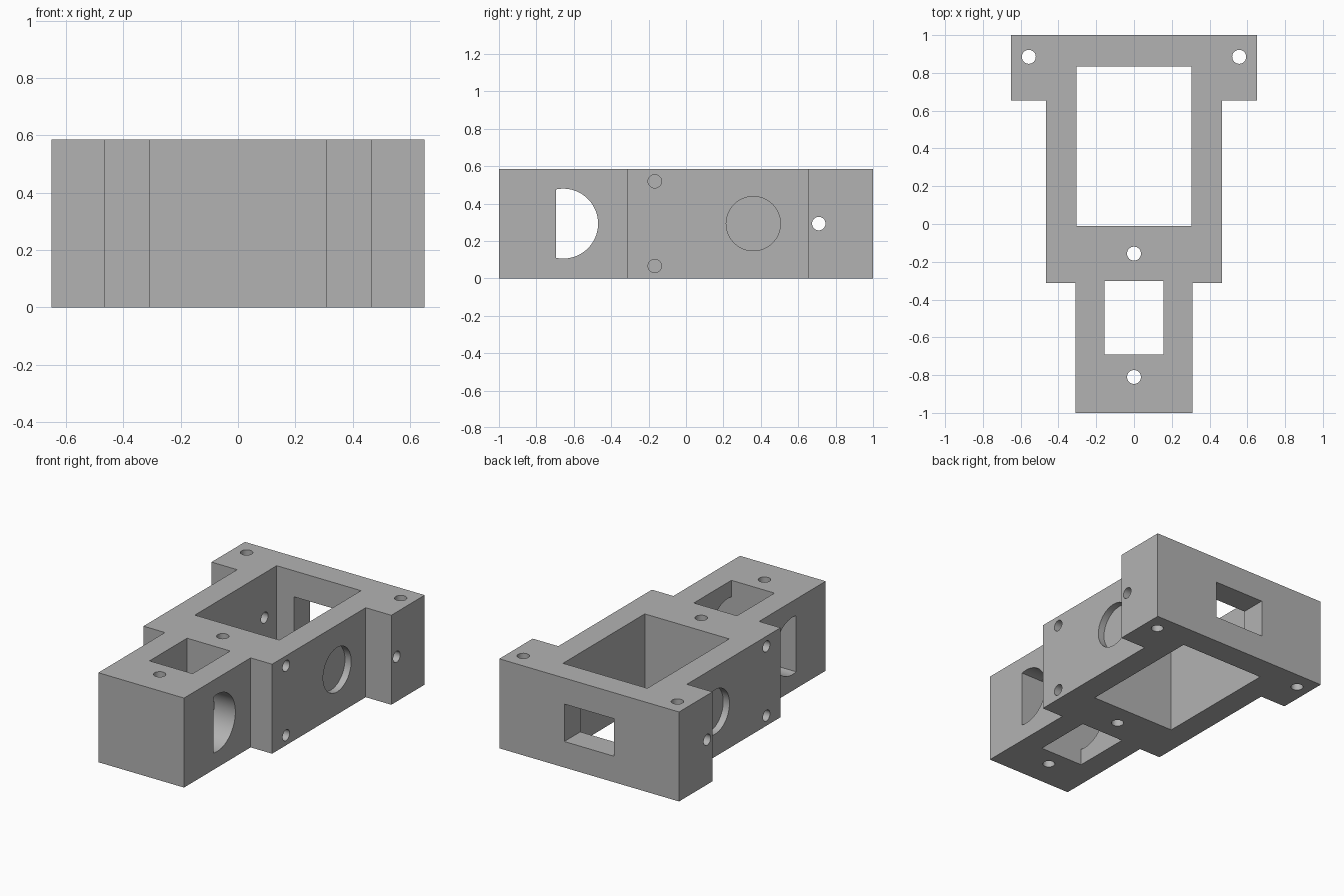
import bpy, bmesh, math

if "Cube" in bpy.data.objects:
    bpy.data.objects.remove(bpy.data.objects["Cube"])

H = 0.585          # block height
MID = H / 2

grey = bpy.data.materials.new("plain_grey")
grey.diffuse_color = (0.45, 0.45, 0.45, 1)
grey.use_nodes = True
grey.node_tree.nodes["Principled BSDF"].inputs["Base Color"].default_value = grey.diffuse_color


def prism(name, pts, lo, hi, axis):
    """Extrude a 2D outline from lo to hi along the given axis."""
    place = {"x": lambda u, v, w: (w, u, v),
             "y": lambda u, v, w: (u, w, v),
             "z": lambda u, v, w: (u, v, w)}[axis]
    bm = bmesh.new()
    a = [bm.verts.new(place(u, v, lo)) for u, v in pts]
    b = [bm.verts.new(place(u, v, hi)) for u, v in pts]
    bm.faces.new(a)
    bm.faces.new(b)
    for i in range(len(pts)):
        j = (i + 1) % len(pts)
        bm.faces.new((a[i], a[j], b[j], b[i]))
    bmesh.ops.recalc_face_normals(bm, faces=bm.faces)
    mesh = bpy.data.meshes.new(name)
    bm.to_mesh(mesh)
    bm.free()
    ob = bpy.data.objects.new(name, mesh)
    bpy.context.collection.objects.link(ob)
    mesh.materials.append(grey)
    return ob


def rect(u0, u1, v0, v1):
    return [(u0, v0), (u1, v0), (u1, v1), (u0, v1)]


def arc(u, v, r, a0=0.0, a1=2 * math.pi, n=48, closed=True):
    steps = n if closed else n - 1
    return [(u + r * math.cos(a0 + (a1 - a0) * i / steps),
             v + r * math.sin(a0 + (a1 - a0) * i / steps)) for i in range(n)]


# Stepped block
right = [(0.31, -1), (0.31, -0.312), (0.465, -0.312),
         (0.465, 0.655), (0.65, 0.655), (0.65, 1)]
body = prism("bracket_block", right + [(-x, y) for x, y in reversed(right)], 0, H, "z")

cutters = []


def cut(name, pts, lo, hi, axis):
    ob = prism(name, pts, lo, hi, axis)
    ob.hide_render = True
    cutters.append(ob)


# Vertical pockets
cut("large_pocket", rect(-0.305, 0.305, -0.01, 0.835), -0.1, H + 0.1, "z")
cut("small_pocket", rect(-0.157, 0.155, -0.69, -0.302), -0.1, H + 0.1, "z")

# Vertical screw holes
for x, y in [(-0.557, 0.885), (0.557, 0.885), (0, -0.157), (0, -0.81)]:
    cut("vertical_hole", arc(x, y, 0.037, n=32), -0.1, H + 0.1, "z")

# Window through the rear wall
cut("rear_window", rect(-0.18, 0.18, 0.17, 0.415), 0.7, 1.1, "y")

# D-shaped opening across the narrow end
yc, r, flat = -0.657, 0.187, -0.695
a = math.acos((flat - yc) / r)
cut("d_opening", arc(yc, MID, r, -a, a, 40, False), -0.5, 0.5, "x")

# Cross hole through the wide end
cut("cross_hole", arc(0.71, MID, 0.036, n=32), -0.8, 0.8, "x")

# Blind recesses on both sides
for s in (-1, 1):
    def side_cut(name, pts, depth):
        lo, hi = sorted((s * (0.465 - depth), s * 0.6))
        cut(name, pts, lo, hi, "x")
    side_cut("round_recess", arc(0.36, MID, 0.145), 0.045)
    for z in (0.066, H - 0.066):
        side_cut("side_screw_hole", arc(-0.167, z, 0.036, n=32), 0.15)

# Apply every cut, then remove the cutters
bpy.context.view_layer.objects.active = body
body.select_set(True)
for c in cutters:
    m = body.modifiers.new(c.name, "BOOLEAN")
    m.operation = "DIFFERENCE"
    m.solver = "EXACT"
    m.object = c
    bpy.ops.object.modifier_apply(modifier=m.name)
for c in cutters:
    bpy.data.objects.remove(c, do_unlink=True)

bpy.ops.object.shade_smooth_by_angle(angle=math.radians(30))
